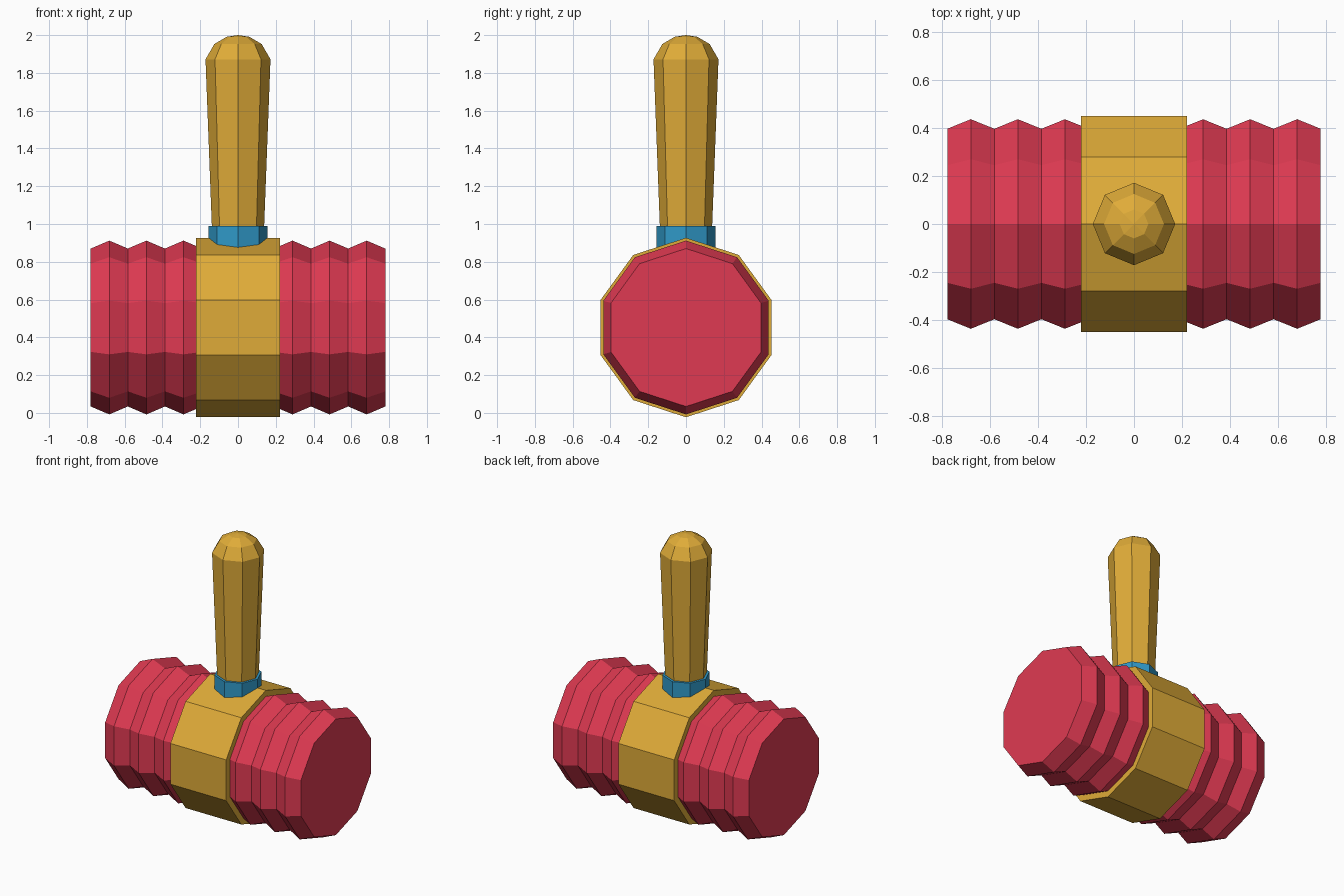
import bpy, bmesh, math
from mathutils import Matrix

if "Cube" in bpy.data.objects:
    bpy.data.objects.remove(bpy.data.objects["Cube"])


def material(name, rgb):
    m = bpy.data.materials.new(name)
    m.diffuse_color = (*rgb, 1)
    m.use_nodes = True
    m.node_tree.nodes["Principled BSDF"].inputs["Base Color"].default_value = m.diffuse_color
    return m


gold = material("gold", (0.74, 0.41, 0.04))
red = material("red", (0.74, 0.042, 0.084))
blue = material("blue", (0.03, 0.32, 0.58))


def lathe(name, profile, sides, mat, matrix):
    """Turn (radius, height) points around z with flat facets, then place by matrix."""
    bm = bmesh.new()
    rings = []
    for r, h in profile:
        if r == 0:
            rings.append([bm.verts.new((0, 0, h))] * sides)
        else:
            rings.append([bm.verts.new((r * math.cos(2 * math.pi * i / sides),
                                        r * math.sin(2 * math.pi * i / sides), h))
                          for i in range(sides)])
    for a, b in zip(rings, rings[1:]):
        for i in range(sides):
            j = (i + 1) % sides
            bm.faces.new(list(dict.fromkeys((a[i], a[j], b[j], b[i]))))
    for ring in (rings[0], rings[-1]):
        if len(set(ring)) == sides:
            bm.faces.new(ring)
    bm.transform(matrix)
    bmesh.ops.recalc_face_normals(bm, faces=bm.faces)
    mesh = bpy.data.meshes.new(name)
    bm.to_mesh(mesh)
    bm.free()
    mesh.materials.append(mat)
    obj = bpy.data.objects.new(name, mesh)
    bpy.context.collection.objects.link(obj)
    return obj


CENTRE = 0.452
upright = Matrix.Identity(4)

# Ridged red heads, one on each side of the band
ridges = [(0.418 if i % 2 == 0 else 0.46, 0.19 + i * 0.0983) for i in range(7)]
for side, label in ((1, "right"), (-1, "left")):
    along_x = Matrix.Translation((0, 0, CENTRE)) @ Matrix.Rotation(side * math.pi / 2, 4, 'Y')
    lathe(label + "_head", ridges, 10, red, along_x)

# Central band
along_x = Matrix.Translation((0, 0, CENTRE)) @ Matrix.Rotation(math.pi / 2, 4, 'Y')
lathe("band", [(0.475, -0.222), (0.475, 0.222)], 10, gold, along_x)

# Collar where the handle meets the band
lathe("collar", [(0.156, 0.86), (0.156, 0.99)], 8, blue, upright)

# Tapered handle with a rounded end
lathe("handle", [(0.137, 0.95), (0.172, 1.872), (0.125, 1.953), (0.06, 1.991), (0, 2.0)],
      8, gold, upright)
